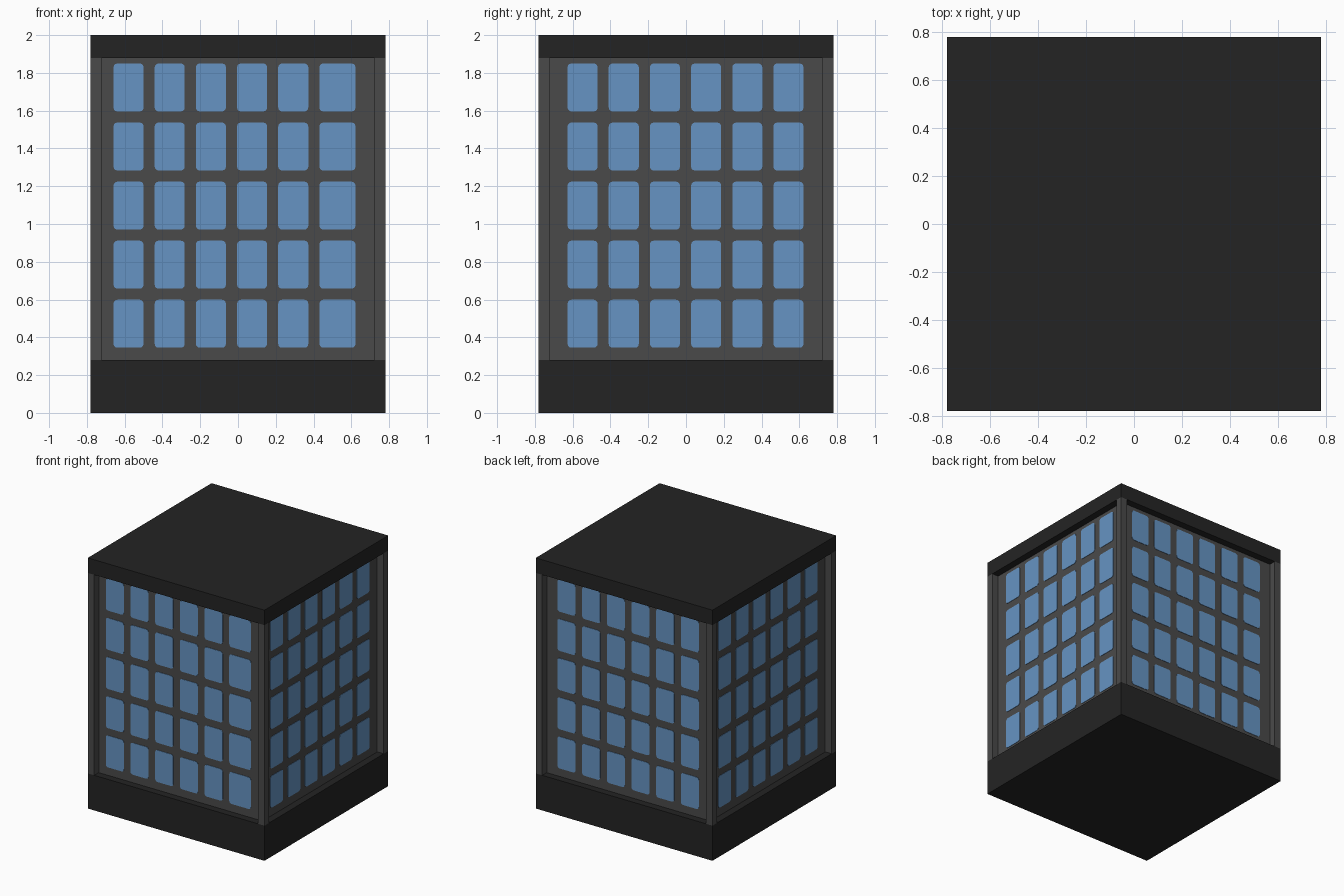
import bpy, bmesh, math
from mathutils import Matrix, Vector

if "Cube" in bpy.data.objects:
    bpy.data.objects.remove(bpy.data.objects["Cube"], do_unlink=True)


def srgb(*c):
    return tuple((v / 255 / 12.92) if v < 10 else ((v / 255 + 0.055) / 1.055) ** 2.4 for v in c) + (1.0,)


def material(name, colour):
    m = bpy.data.materials.new(name)
    m.use_nodes = True
    m.diffuse_color = colour
    m.node_tree.nodes["Principled BSDF"].inputs["Base Color"].default_value = colour
    return m


BLACK = material("charcoal black", srgb(36, 36, 36))
GREY = material("wall grey", srgb(74, 74, 74))
BLUE = material("window blue", srgb(102, 148, 195))

HALF = 0.78     # outer half width
WALL = 0.723    # half width of the recessed walls
BASE, EAVE, TOP = 0.28, 1.88, 2.0


def finish(name, bm, mat):
    me = bpy.data.meshes.new(name)
    bm.to_mesh(me)
    bm.free()
    me.materials.append(mat)
    ob = bpy.data.objects.new(name, me)
    bpy.context.collection.objects.link(ob)
    return ob


def box(name, lo, hi, mat):
    lo, hi = Vector(lo), Vector(hi)
    bm = bmesh.new()
    bmesh.ops.create_cube(bm, size=1, matrix=Matrix.Translation((lo + hi) / 2) @ Matrix.Diagonal((*(hi - lo), 1)))
    return finish(name, bm, mat)


# Main blocks
box("base", (-HALF, -HALF, 0), (HALF, HALF, BASE), BLACK)
box("walls", (-WALL, -WALL, BASE), (WALL, WALL, EAVE), GREY)
box("roof", (-HALF, -HALF, EAVE), (HALF, HALF, TOP), BLACK)

# Corner posts
for sx, xn in ((-1, "right"), (1, "left")):
    for sy, yn in ((-1, "front"), (1, "back")):
        xs, ys = sorted((sx * WALL, sx * HALF)), sorted((sy * WALL, sy * HALF))
        box(f"{yn}_{xn}_post", (xs[0], ys[0], BASE), (xs[1], ys[1], EAVE), GREY)


def pane(bm, x0, x1, z0, z1, rot, r=0.02, depth=0.003):
    """Thin rounded plate on the front wall, turned to its side by rot."""
    pts = []
    for cx, cz, a0 in ((x1 - r, z1 - r, 0), (x0 + r, z1 - r, 90), (x0 + r, z0 + r, 180), (x1 - r, z0 + r, 270)):
        for k in range(4):
            a = math.radians(a0 + 30 * k)
            pts.append((cx + r * math.cos(a), cz + r * math.sin(a)))
    outer = [bm.verts.new(rot @ Vector((x, -WALL - depth, z))) for x, z in pts]
    inner = [bm.verts.new(rot @ Vector((x, -WALL, z))) for x, z in pts]
    bm.faces.new(outer)
    for i in range(len(pts)):
        j = (i + 1) % len(pts)
        bm.faces.new((outer[j], outer[i], inner[i], inner[j]))


# Window grids: the front starts further over and ends in a wider column
PITCH_X, PITCH_Z, WIDTH, HEIGHT = 0.218, 0.3127, 0.159, 0.254
for turn, side in enumerate(("front", "left", "back", "right")):
    rot = Matrix.Rotation(turn * math.pi / 2, 3, "Z")
    start = -0.659 if side == "front" else -0.627
    bm = bmesh.new()
    for col in range(6):
        x0 = start + col * PITCH_X
        x1 = 0.622 if col == 5 else x0 + WIDTH
        for row in range(5):
            z0 = 0.345 + row * PITCH_Z
            pane(bm, x0, x1, z0, z0 + HEIGHT, rot)
    bmesh.ops.recalc_face_normals(bm, faces=bm.faces)
    for f in bm.faces:
        if len(f.verts) > 4 and f.normal.dot(rot @ Vector((0, -1, 0))) < 0:
            f.normal_flip()
    finish(f"{side}_windows", bm, BLUE)
